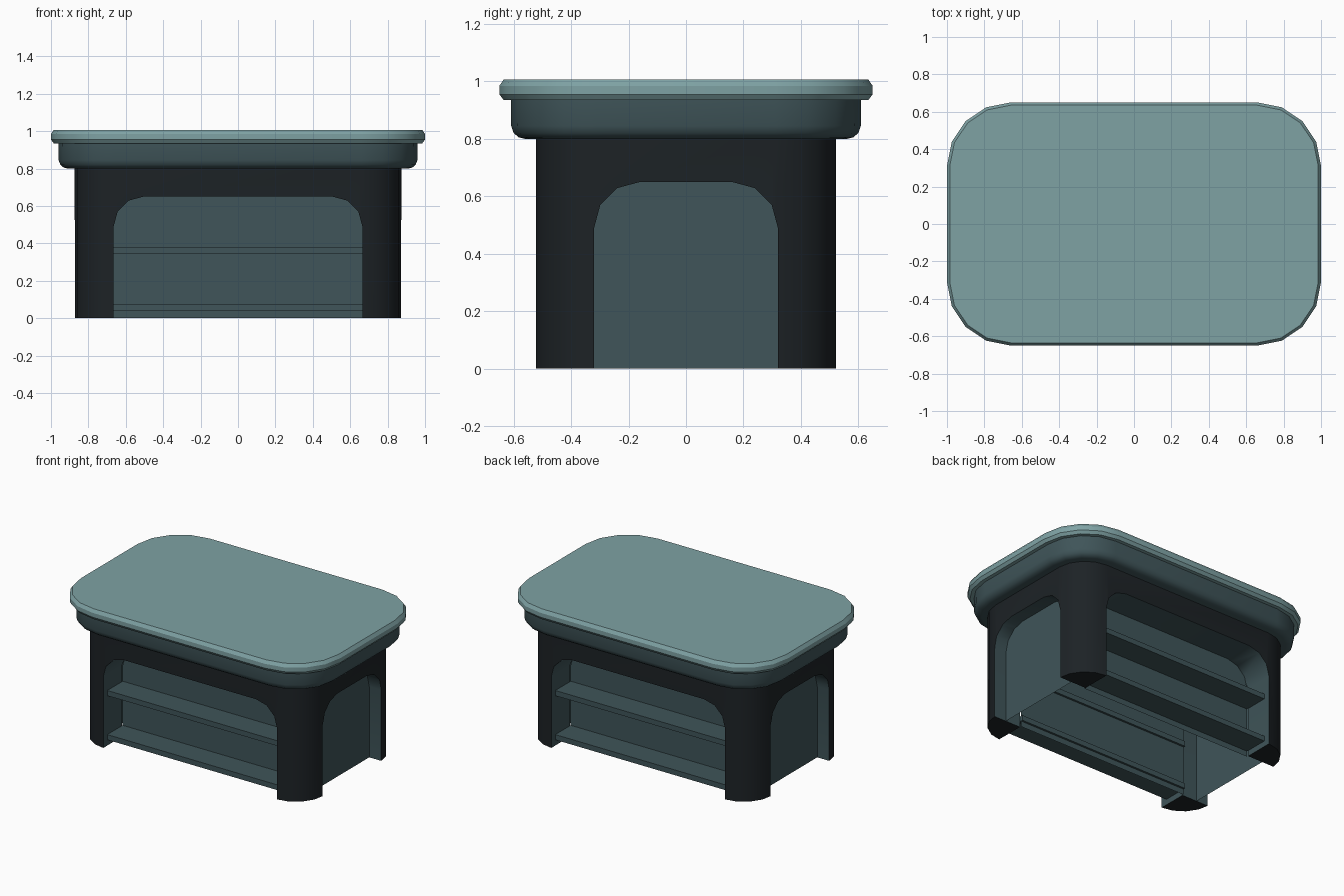
import bpy, bmesh, math

if "Cube" in bpy.data.objects:
    bpy.data.objects.remove(bpy.data.objects["Cube"])

def material(name, rgb):
    m = bpy.data.materials.new(name)
    m.diffuse_color = (*rgb, 1)
    m.use_nodes = True
    m.node_tree.nodes["Principled BSDF"].inputs["Base Color"].default_value = m.diffuse_color
    return m

PALE = material("pale_teal", (0.21, 0.36, 0.37))
TEAL = material("dark_teal", (0.05, 0.09, 0.10))
DARK = material("charcoal", (0.012, 0.016, 0.019))

def finish(name, bm, mat):
    bmesh.ops.recalc_face_normals(bm, faces=bm.faces)
    me = bpy.data.meshes.new(name)
    bm.to_mesh(me)
    bm.free()
    me.materials.append(mat)
    ob = bpy.data.objects.new(name, me)
    bpy.context.collection.objects.link(ob)
    smooth(me)
    return ob

def smooth(me):
    me.shade_smooth()
    me.set_sharp_from_angle(angle=math.radians(32))

def rounded_ring(inset, z, seg=4):
    """Rounded rectangle, inset from the tabletop outline."""
    r = 0.34 - inset
    pts = []
    for i, (sx, sy) in enumerate([(1, 1), (-1, 1), (-1, -1), (1, -1)]):
        for k in range(seg + 1):
            a = math.pi / 2 * (i + k / seg)
            pts.append((sx * 0.66 + r * math.cos(a), sy * 0.31 + r * math.sin(a), z))
    return pts

def rounded_slab(name, profile, mat):
    """Loft of rounded rectangles through (inset, z) steps, capped."""
    bm = bmesh.new()
    rings = [[bm.verts.new(p) for p in rounded_ring(d, z)] for d, z in profile]
    n = len(rings[0])
    for a, b in zip(rings, rings[1:]):
        for i in range(n):
            j = (i + 1) % n
            bm.faces.new((a[i], a[j], b[j], b[i]))
    bm.faces.new(rings[0][::-1])
    bm.faces.new(rings[-1])
    return finish(name, bm, mat)

def arch(half, bottom):
    """Arch outline (u, z) with rounded upper corners."""
    r, top = 0.16, 0.65
    right = [(half - r + r * math.cos(k * math.pi / 6),
              top - r + r * math.sin(k * math.pi / 6)) for k in range(4)]
    right = [(half, bottom)] + right
    return right + [(-u, z) for u, z in reversed(right)]

def arch_face(bm, half, axis, at, bottom):
    return bm.faces.new([bm.verts.new((u, at, z) if axis == "y" else (at, u, z))
                         for u, z in arch(half, bottom)])

# Tabletop and the rounded apron below it
rounded_slab("tabletop", [(0.015, 0.935), (0, 0.955), (0, 0.985), (0.015, 1.007)], PALE)
rounded_slab("apron", [(0.09, 0.80), (0.068, 0.805), (0.05, 0.82), (0.041, 0.845),
                       (0.04, 0.937)], TEAL)

# Base with an arched tunnel cut through in each direction
base = rounded_slab("base", [(0.127, 0), (0.127, 0.81)], DARK)
for half, axis in ((0.665, "y"), (0.32, "x")):
    bm = bmesh.new()
    f = arch_face(bm, half, axis, -1.2, -0.1)
    ext = bmesh.ops.extrude_face_region(bm, geom=[f])
    moved = [v for v in ext["geom"] if isinstance(v, bmesh.types.BMVert)]
    bmesh.ops.translate(bm, verts=moved, vec=(0, 2.4, 0) if axis == "y" else (2.4, 0, 0))
    cutter = finish("arch_cutter", bm, TEAL)
    cutter.hide_render = True
    mod = base.modifiers.new("arch", "BOOLEAN")
    mod.operation, mod.solver, mod.object = "DIFFERENCE", "EXACT", cutter
    mod.material_mode = "TRANSFER"
    bpy.context.view_layer.objects.active = base
    bpy.ops.object.modifier_apply(modifier=mod.name)
    bpy.data.objects.remove(cutter)
smooth(base.data)

# Recessed panels closing the arches on all four sides
for side, s in (("front", -1), ("back", 1)):
    bm = bmesh.new()
    arch_face(bm, 0.665, "y", s * 0.31, 0)
    finish(side + "_panel", bm, TEAL)
for side, s in (("left", -1), ("right", 1)):
    bm = bmesh.new()
    arch_face(bm, 0.32, "x", s * 0.78, 0)
    finish(side + "_panel", bm, TEAL)

# Two shelves each on the front and back
for side, s in (("front", -1), ("back", 1)):
    for level, z in (("lower", 0.0575), ("upper", 0.3625)):
        bm = bmesh.new()
        bmesh.ops.create_cube(bm, size=1)
        bmesh.ops.scale(bm, verts=bm.verts, vec=(1.33, 0.182, 0.036))
        bmesh.ops.translate(bm, verts=bm.verts, vec=(0, s * 0.387, z))
        finish(f"{side}_{level}_shelf", bm, TEAL)
